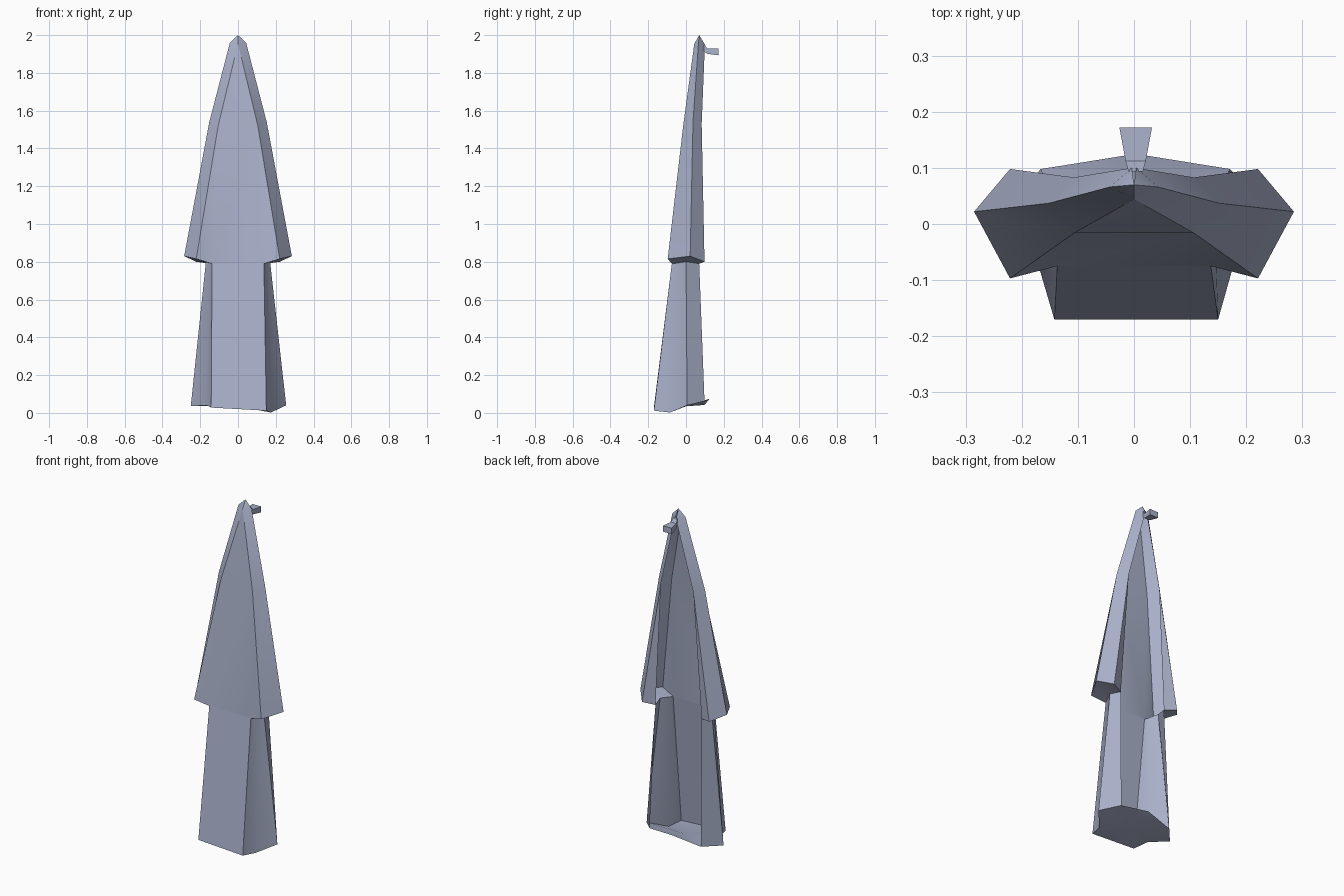
import bpy, bmesh, math

if "Cube" in bpy.data.objects:
    bpy.data.objects.remove(bpy.data.objects["Cube"])

mat = bpy.data.materials.new("pale blue grey")
mat.diffuse_color = (0.40, 0.44, 0.59, 1)
mat.use_nodes = True
mat.node_tree.nodes["Principled BSDF"].inputs["Base Color"].default_value = mat.diffuse_color


def make(name, verts, faces, smooth=True):
    bm = bmesh.new()
    vs = [bm.verts.new(v) for v in verts]
    for f in faces:
        bm.faces.new([vs[i] for i in f])
    bmesh.ops.remove_doubles(bm, verts=bm.verts, dist=0.0005)
    me = bpy.data.meshes.new(name)
    bm.to_mesh(me)
    bm.free()
    me.materials.append(mat)
    ob = bpy.data.objects.new(name, me)
    bpy.context.collection.objects.link(ob)
    bpy.ops.object.select_all(action='DESELECT')
    ob.select_set(True)
    bpy.context.view_layer.objects.active = ob
    if smooth:
        bpy.ops.object.shade_smooth_by_angle(angle=math.radians(30))
    return ob


def mirrored(half):
    """Right-half section (front centre outwards) -> full left-to-right row."""
    return [(-x, y, z) for x, y, z in reversed(half)] + list(half)


def shell(name, rows, tip=None):
    """Open shell lofted through rows, optionally closed to a tip point."""
    n = len(rows[0])
    verts = [p for r in rows for p in r]
    faces = [(r*n + i, r*n + i + 1, (r+1)*n + i + 1, (r+1)*n + i)
             for r in range(len(rows) - 1) for i in range(n - 1)]
    if tip:
        verts.append(tip)
        top = (len(rows) - 1) * n
        faces += [(top + i, top + i + 1, len(verts) - 1) for i in range(n - 1)]
    return make(name, verts, faces)


# lower section: back flap edge, outer edge, side fold, front panel, and back
low_bottom = [(-0.166, 0.098, 0.042), (-0.250, 0.004, 0.036),
              (-0.167, -0.085, 0.040), (-0.142, -0.17, 0.028),
              (0.150, -0.17, 0.012), (0.174, -0.085, 0.002),
              (0.255, 0.006, 0.040), (0.171, 0.098, 0.062)]
low_half = [(0.137, -0.075, 0.79), (0.146, -0.055, 0.792),
            (0.17, 0.0, 0.80), (0.152, 0.07, 0.79)]
shell("lower_cover", [low_bottom, mirrored(low_half)])

# upper section: flared hood tapering to a point, open at the back
hem = [(0.137, -0.075, 0.79), (0.221, -0.097, 0.815),
       (0.285, 0.022, 0.83), (0.221, 0.098, 0.80), (0.152, 0.07, 0.79)]
mid = [(0.105, -0.015, 1.52), (0.105, -0.015, 1.52),
       (0.152, 0.037, 1.54), (0.107, 0.083, 1.53), (0.107, 0.083, 1.53)]
top = [(0, 0.044, 1.955), (0, 0.044, 1.955),
       (0.043, 0.066, 1.96), (0.004, 0.10, 1.95), (0.004, 0.10, 1.95)]
shell("upper_cover", [mirrored(hem), mirrored(mid), mirrored(top)], (0, 0.07, 2.0))

# underside of the flared hem, both sides
for side, s in (("right", 1), ("left", -1)):
    pts = [(s*x, y, z) for x, y, z in hem[:4] + low_half[1:]]
    faces = [(0, 4, 5, 2, 1), (2, 5, 6, 3)]
    make("hem_underside_" + side, pts, [f[::s] for f in faces])

# base sheet closing the bottom, rising to a rear tip
rim = low_bottom + [(0.003, 0.125, 0.075)]
n = len(rim)
make("base_sheet", rim + [(0, 0.0, 0.035)], [((i + 1) % n, i, n) for i in range(n)])

# small bent hook behind the tip
profile = [(0.094, 1.955, 0.013), (0.112, 1.93, 0.018), (0.172, 1.928, 0.029),
           (0.172, 1.893, 0.029), (0.112, 1.901, 0.018), (0.094, 1.915, 0.013)]
k = len(profile)
verts = [(s*w + 0.003, y, z) for s in (-1, 1) for y, z, w in profile]
faces = [(i, i + k, (i + 1) % k + k, (i + 1) % k) for i in range(k)]
for o in (0, k):
    for f in ((0, 1, 4, 5), (1, 2, 3, 4)):
        f = [i + o for i in f]
        faces.append(f if o else f[::-1])
hook = make("rear_hook", verts, faces, False)
bm = bmesh.new()
bm.from_mesh(hook.data)
bmesh.ops.recalc_face_normals(bm, faces=bm.faces)
bm.to_mesh(hook.data)
bm.free()
